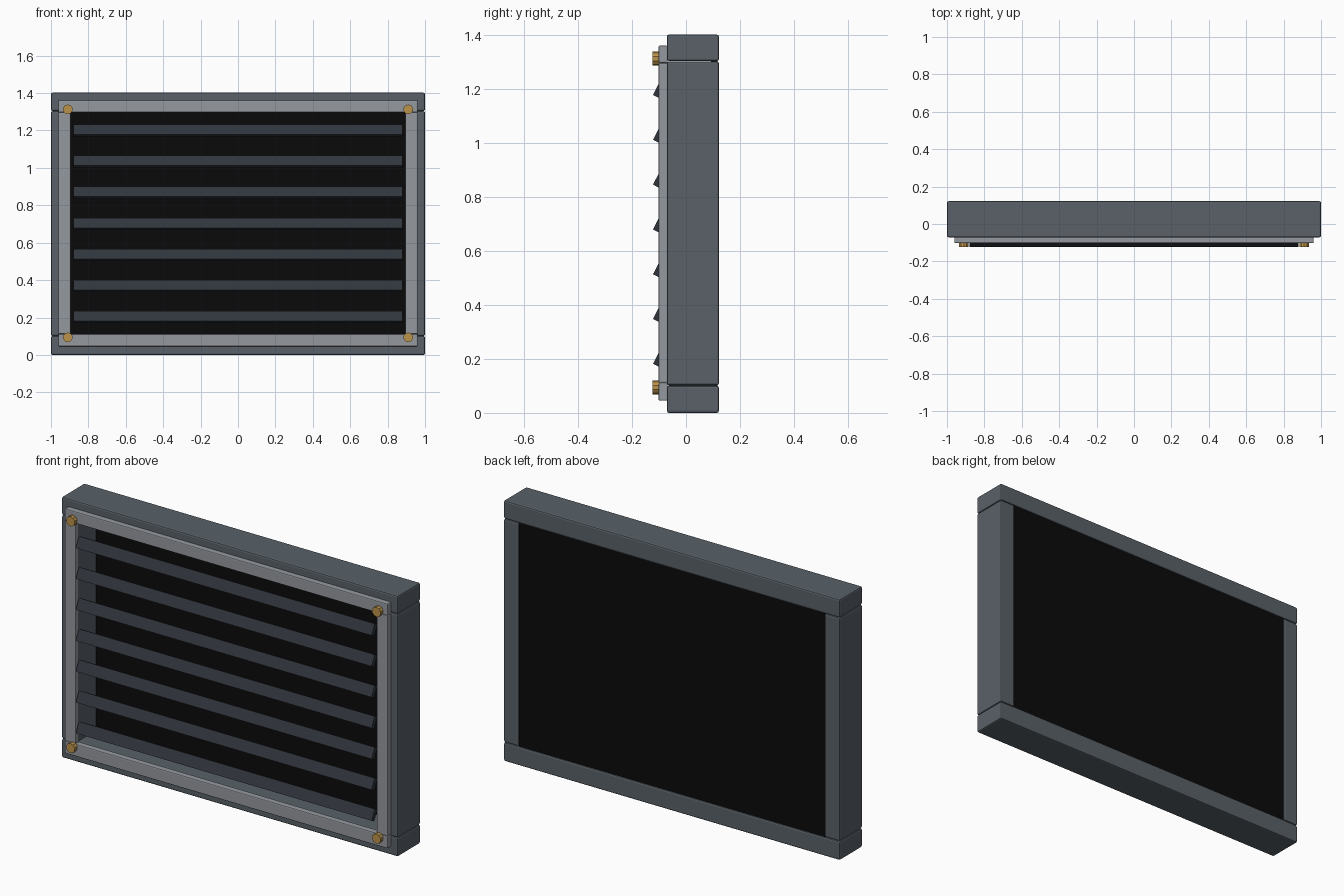
import bpy, math

if "Cube" in bpy.data.objects:
    bpy.data.objects.remove(bpy.data.objects["Cube"])


def material(name, r, g, b):
    m = bpy.data.materials.new(name)
    m.diffuse_color = (r, g, b, 1)
    m.use_nodes = True
    m.node_tree.nodes["Principled BSDF"].inputs["Base Color"].default_value = m.diffuse_color
    return m


FRAME = material("slate", 0.10, 0.12, 0.14)
TRIM = material("light_grey", 0.30, 0.32, 0.35)
SLAT = material("dark_slate", 0.03, 0.036, 0.046)
BLACK = material("black", 0.003, 0.003, 0.003)
BRASS = material("brass", 0.50, 0.29, 0.07)


def box(name, x, y, z, mat, bevel=0.0):
    """Box from (min, max) ranges, with an optional chamfer."""
    bpy.ops.mesh.primitive_cube_add(size=1, location=[(a + b) / 2 for a, b in (x, y, z)])
    ob = bpy.context.object
    ob.name = name
    ob.scale = [b - a for a, b in (x, y, z)]
    bpy.ops.object.transform_apply(location=False, rotation=False, scale=True)
    ob.data.materials.append(mat)
    if bevel:
        mod = ob.modifiers.new("bevel", 'BEVEL')
        mod.width = bevel
        mod.segments = 2
    return ob


# Outer frame: rails and posts
DEPTH = (-0.071, 0.122)
box("bottom_rail", (-1, 1), DEPTH, (0, 0.101), FRAME, 0.008)
box("top_rail", (-1, 1), DEPTH, (1.304, 1.402), FRAME, 0.008)
for side, s in (("left", -1), ("right", 1)):
    box(side + "_post", sorted((s * 0.91, s)), DEPTH, (0.102, 1.303), FRAME, 0.008)

# Raised trim on the front
TRIM_Y = (-0.102, -0.068)
box("bottom_trim", (-0.96, 0.96), TRIM_Y, (0.045, 0.112), TRIM, 0.005)
box("top_trim", (-0.96, 0.96), TRIM_Y, (1.297, 1.361), TRIM, 0.005)
for side, s in (("left", -1), ("right", 1)):
    box(side + "_trim", sorted((s * 0.895, s * 0.96)), TRIM_Y, (0.112, 1.297), TRIM, 0.005)

# Back panel closing the frame
box("back_panel", (-0.912, 0.912), (0.093, 0.116), (0.098, 1.306), BLACK)

# Tilted louvre slats
for i in range(7):
    z = 0.203 + i * 0.166
    slat = box(f"slat_{i + 1}", (-0.88, 0.88), (-0.11, -0.085), (z - 0.03, z + 0.03), SLAT)
    slat.rotation_euler.x = -math.radians(27)

# Corner bolts
for x in (-0.91, 0.91):
    for z in (0.094, 1.313):
        bpy.ops.mesh.primitive_cylinder_add(vertices=10, radius=0.026, depth=0.03,
                                            location=(x, -0.109, z),
                                            rotation=(math.pi / 2, 0, 0))
        bpy.context.object.name = "corner_bolt"
        bpy.context.object.data.materials.append(BRASS)
